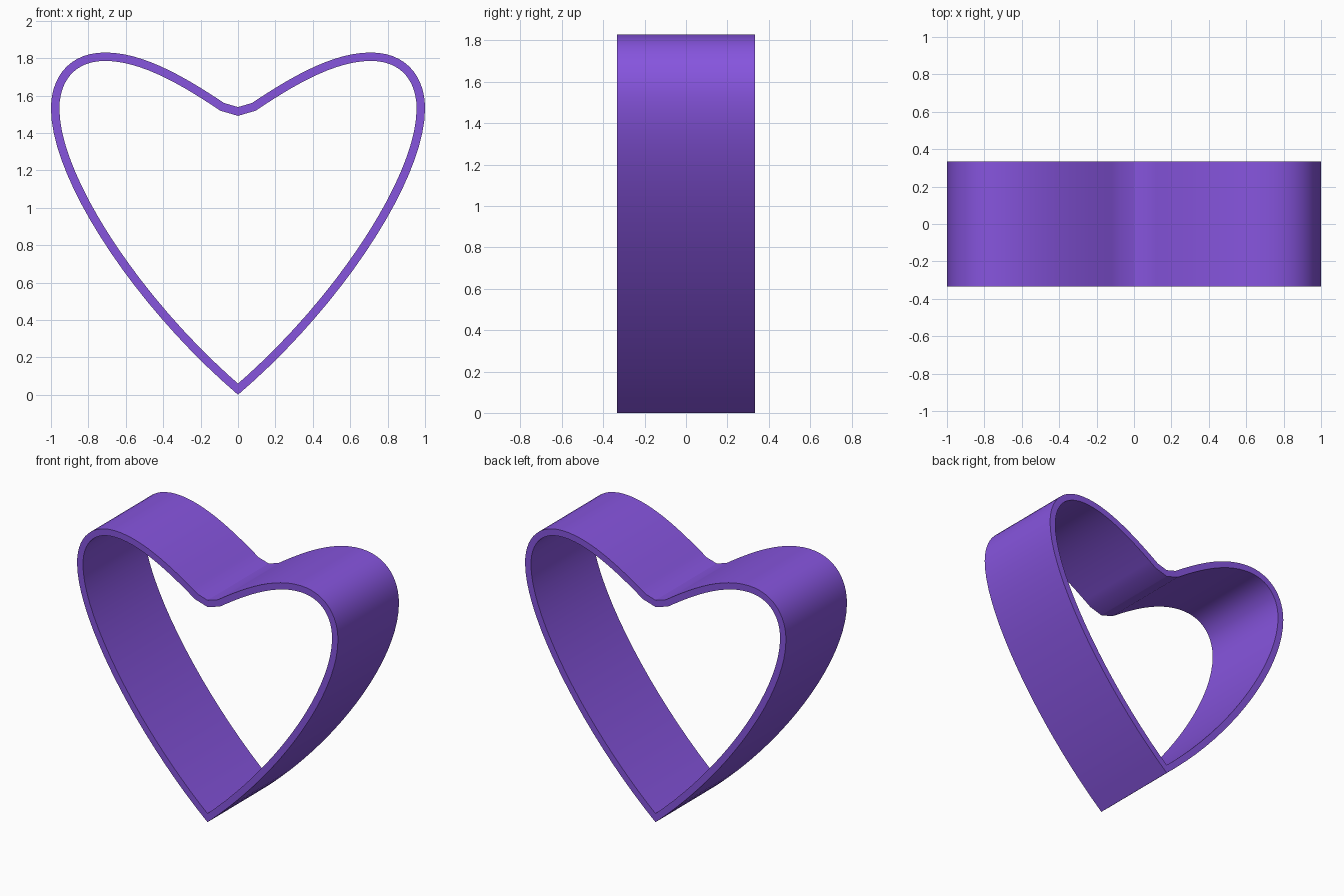
import bpy, bmesh, math
from mathutils import Vector
from mathutils.geometry import interpolate_bezier

if "Cube" in bpy.data.objects:
    bpy.data.objects.remove(bpy.data.objects["Cube"])

DEPTH, WALL = 0.334, 0.045

# right half of the outer outline (x, z), tip to dip, as bezier segments
segments = [
    ((0, 0), (0.55, 0.47), (1, 1.15), (1, 1.53), 20),
    ((1, 1.53), (1, 1.70), (0.90, 1.83), (0.71, 1.83), 14),
    ((0.71, 1.83), (0.50, 1.83), (0.27, 1.69), (0.075, 1.56), 14),
]
half = []
for a, b, c, d, n in segments:
    pts = interpolate_bezier(*[Vector((x, z, 0)) for x, z in (a, b, c, d)], n)
    half += [Vector((p.x, p.y)) for p in pts[:-1]]
half += [Vector((0.075, 1.56)), Vector((0, 1.538))]
outer = half + [Vector((-p.x, p.y)) for p in reversed(half[1:-1])]

# inner outline: mitred inward offset
inner = []
for i, p in enumerate(outer):
    d0 = (p - outer[i - 1]).normalized()
    d1 = (outer[(i + 1) % len(outer)] - p).normalized()
    n0, n1 = Vector((-d0.y, d0.x)), Vector((-d1.y, d1.x))
    inner.append(p + (n0 + n1) * WALL / (1 + n0.dot(n1)))

# heart band: four loops joined by quads
bm = bmesh.new()
loops = [[bm.verts.new((p.x, y, p.y)) for p in prof]
         for prof, y in ((outer, -DEPTH), (outer, DEPTH), (inner, DEPTH), (inner, -DEPTH))]
for k in range(4):
    a, b = loops[k], loops[(k + 1) % 4]
    for i in range(len(a)):
        j = (i + 1) % len(a)
        bm.faces.new((a[i], a[j], b[j], b[i]))
bmesh.ops.recalc_face_normals(bm, faces=bm.faces)
mesh = bpy.data.meshes.new("heart_band")
bm.to_mesh(mesh)
bm.free()
heart = bpy.data.objects.new("heart_band", mesh)
bpy.context.collection.objects.link(heart)

mat = bpy.data.materials.new("purple")
mat.diffuse_color = (0.24, 0.09, 0.73, 1)
mat.use_nodes = True
mat.node_tree.nodes["Principled BSDF"].inputs["Base Color"].default_value = mat.diffuse_color
mesh.materials.append(mat)

bpy.context.view_layer.objects.active = heart
heart.select_set(True)
bpy.ops.object.shade_smooth_by_angle(angle=math.radians(30))
